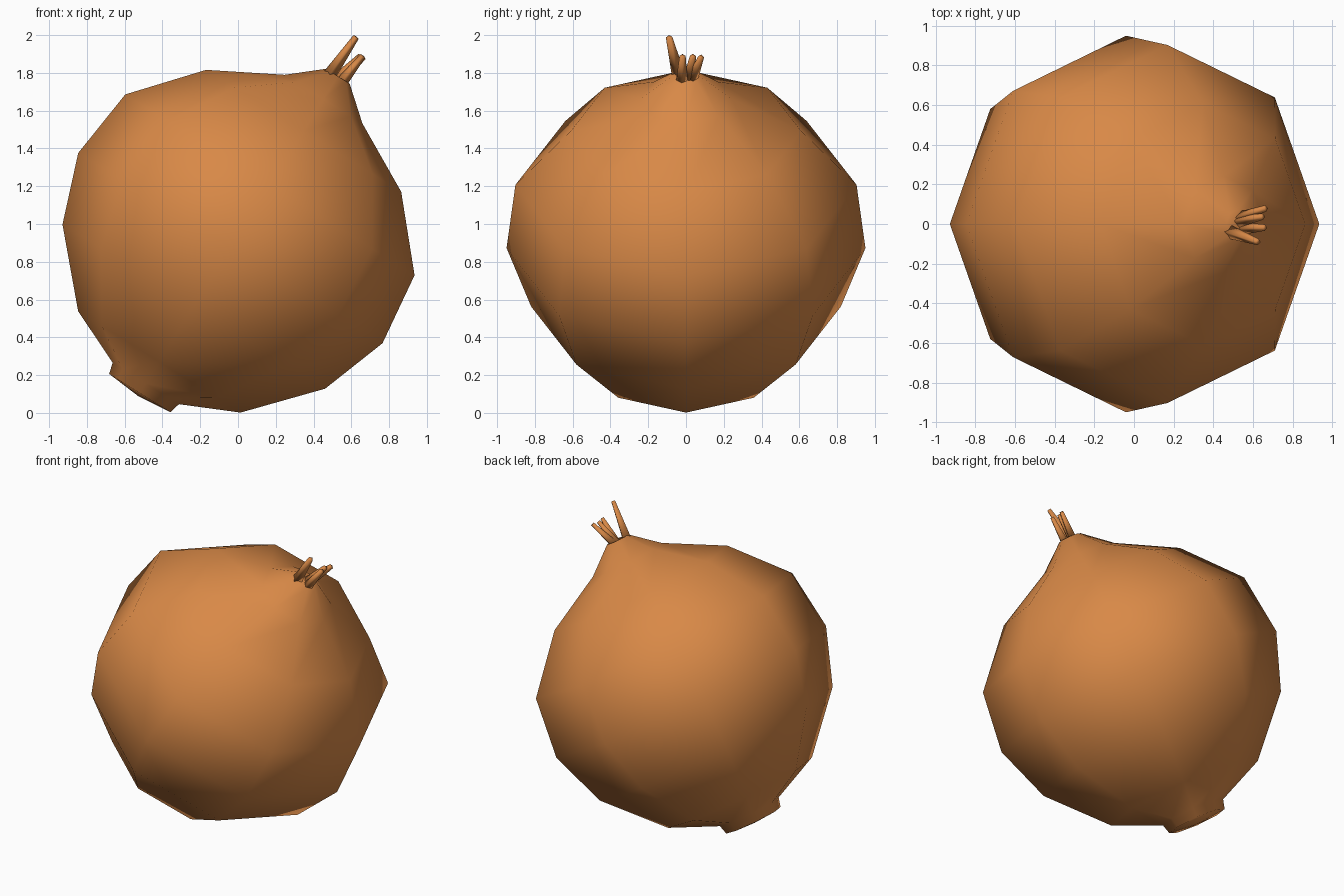
import bpy, bmesh, math
from mathutils import Vector

if "Cube" in bpy.data.objects:
    bpy.data.objects.remove(bpy.data.objects["Cube"])

SIDES = 8
ROOT = Vector((-0.52, 0, 0.105))
AXIS = Vector((0.53, 0, 0.848)).normalized()   # bulb leans to the right
ACROSS = Vector((0.848, 0, -0.53)).normalized()
SIDE = Vector((0, 1, 0))

skin = bpy.data.materials.new("onion skin orange")
skin.diffuse_color = (0.69, 0.25, 0.063, 1)
skin.use_nodes = True
skin.node_tree.nodes["Principled BSDF"].inputs["Base Color"].default_value = skin.diffuse_color


def finish(name, bm):
    bmesh.ops.recalc_face_normals(bm, faces=bm.faces[:])
    mesh = bpy.data.meshes.new(name)
    bm.to_mesh(mesh)
    bm.free()
    mesh.materials.append(skin)
    for p in mesh.polygons:
        p.use_smooth = True
    obj = bpy.data.objects.new(name, mesh)
    bpy.context.collection.objects.link(obj)
    return obj


def bridge(bm, a, b):
    n = len(a)
    for i in range(n):
        j = (i + 1) % n
        bm.faces.new((a[i], a[j], b[j], b[i]))


def fan(bm, ring, tip):
    v = bm.verts.new(tip)
    for i in range(len(ring)):
        bm.faces.new((ring[i], ring[(i + 1) % len(ring)], v))


# Bulb with root plate and neck: (distance along axis, radius)
profile = [(0.0, 0.191), (0.06, 0.207), (0.195, 0.507), (0.54, 0.82),
           (0.905, 0.95), (1.30, 0.903), (1.637, 0.609),
           (1.835, 0.243), (1.978, 0.074)]
bm = bmesh.new()
rings = []
for t, r in profile:
    ring = []
    for k in range(SIDES):
        a = 2 * math.pi * k / SIDES
        ring.append(bm.verts.new(ROOT + AXIS * t + ACROSS * (r * math.cos(a))
                                 + SIDE * (r * math.sin(a))))
    rings.append(ring)
for lower, upper in zip(rings, rings[1:]):
    bridge(bm, lower, upper)
fan(bm, rings[0], ROOT - AXIS * 0.018)
fan(bm, rings[-1], ROOT + AXIS * 1.97)
finish("bulb", bm)


# Dry sprouts: tapered four-sided spikes growing out of the neck
def sprout(name, base, tip, r0, r1):
    base, tip = Vector(base), Vector(tip)
    d = (tip - base).normalized()
    u = d.cross(SIDE).normalized()
    w = d.cross(u)
    bm = bmesh.new()
    loops = []
    for c, r in ((base - d * 0.03, r0), (tip, r1)):
        loops.append([bm.verts.new(c + u * (r * math.cos(k * math.pi / 2))
                                   + w * (r * math.sin(k * math.pi / 2)))
                      for k in range(4)])
    bridge(bm, *loops)
    for loop in loops:
        bm.faces.new(loop)
    finish(name, bm)


sprout("tall_sprout", (0.50, -0.045, 1.81), (0.625, -0.09, 1.99), 0.036, 0.017)
sprout("front_sprout", (0.565, -0.022, 1.77), (0.66, -0.018, 1.89), 0.032, 0.016)
sprout("middle_sprout", (0.545, 0.018, 1.785), (0.65, 0.037, 1.89), 0.032, 0.016)
sprout("back_sprout", (0.55, 0.038, 1.78), (0.665, 0.08, 1.885), 0.032, 0.016)
